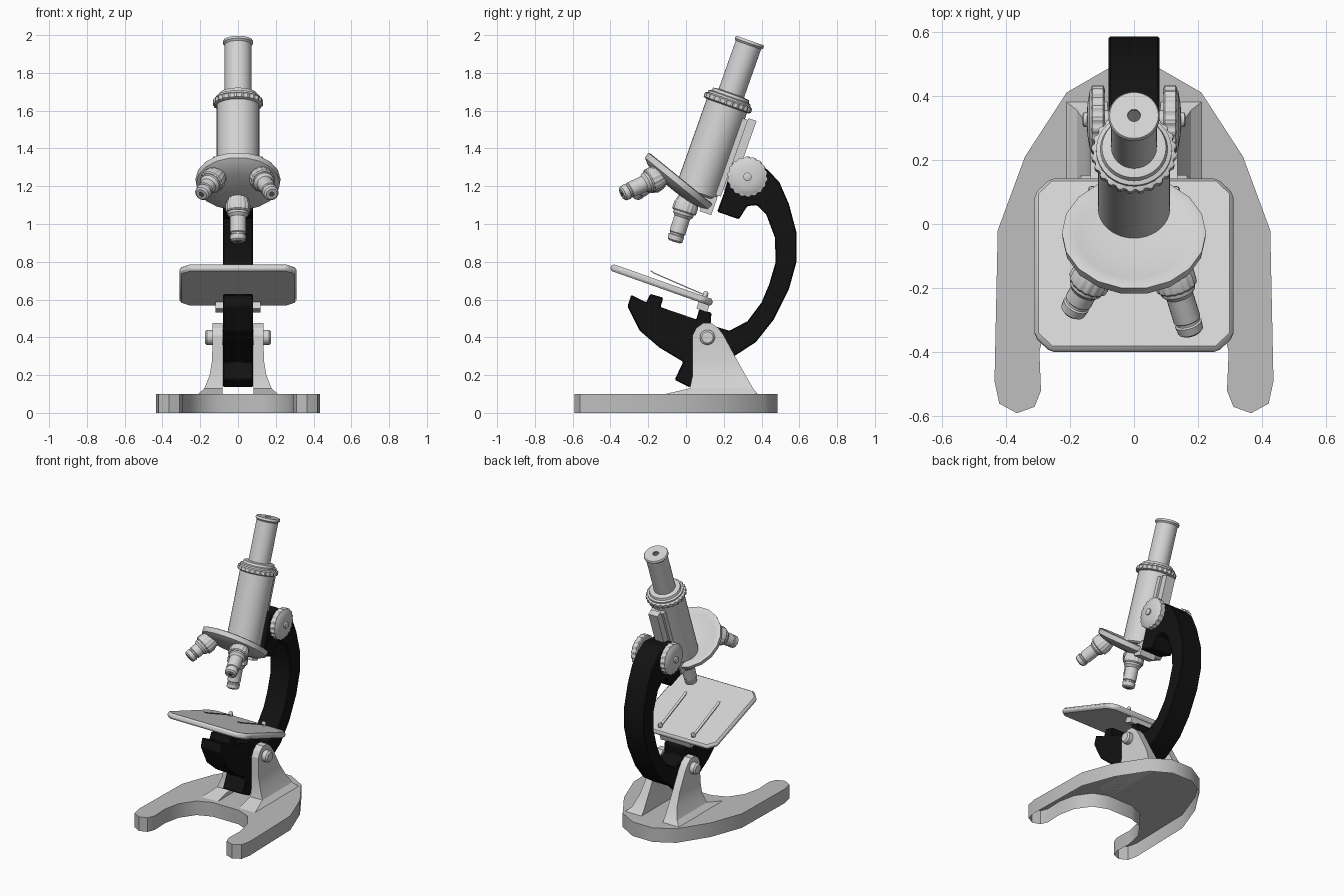
import bpy, bmesh, math
from mathutils import Matrix, Vector

cube = bpy.data.objects.get("Cube")
if cube:
    bpy.data.objects.remove(cube, do_unlink=True)


def material(name, v):
    m = bpy.data.materials.new(name)
    m.use_nodes = True
    m.diffuse_color = (v, v, v, 1)
    node = next(n for n in m.node_tree.nodes if n.type == 'BSDF_PRINCIPLED')
    node.inputs["Base Color"].default_value = (v, v, v, 1)
    return m


METAL = material("light grey metal", 0.66)
BASE = material("base grey", 0.52)
BLACK = material("black enamel", 0.006)
LENS = material("dark lens", 0.1)

# Frames: side profiles (y, z) swept along x, and the leaning frames
LEAN = Matrix.Rotation(math.radians(-19.5), 4, 'X')
SIDE = Matrix(((0, 0, 1, 0), (1, 0, 0, 0), (0, 1, 0, 0), (0, 0, 0, 1)))
TUBE = Matrix.Translation((0, 0.055, 1.17)) @ LEAN
STAGE = Matrix.Translation((0, -0.1225, 0.695)) @ LEAN


def finish(name, bm, mat, bevel=0, angle=35):
    bmesh.ops.recalc_face_normals(bm, faces=bm.faces)
    for f in bm.faces:
        f.smooth = True
    for e in bm.edges:
        e.smooth = len(e.link_faces) == 2 and e.calc_face_angle() < math.radians(angle)
    me = bpy.data.meshes.new(name)
    bm.to_mesh(me)
    bm.free()
    me.materials.append(mat)
    ob = bpy.data.objects.new(name, me)
    bpy.context.collection.objects.link(ob)
    if bevel:
        mod = ob.modifiers.new("Bevel", 'BEVEL')
        mod.width, mod.segments = bevel, 1
        mod.limit_method = 'ANGLE'
    return ob


def loft(bm, rings, cap_first=True, cap_last=True):
    loops = [[bm.verts.new(p) for p in ring] for ring in rings]
    n = len(loops[0])
    for a, b in zip(loops, loops[1:]):
        for i in range(n):
            j = (i + 1) % n
            bm.faces.new((a[i], a[j], b[j], b[i]))
    if cap_first:
        bm.faces.new(loops[0][::-1])
    if cap_last:
        bm.faces.new(loops[-1])


def prism(name, pts, lo, hi, mat, frame=SIDE, bevel=0, floor=True, angle=35):
    bm = bmesh.new()
    loft(bm, [[frame @ Vector((a, b, c)) for a, b in pts] for c in (lo, hi)], floor)
    return finish(name, bm, mat, bevel, angle)


def box(name, x, y, z, mat, frame, bevel=0):
    pts = [(x[0], y[0]), (x[1], y[0]), (x[1], y[1]), (x[0], y[1])]
    return prism(name, pts, z[0], z[1], mat, frame, bevel)


def lathe(name, profile, frame, mat, segs=32, teeth=False):
    """Revolve (radius, height) pairs; teeth alternates the radius for knurling."""
    bm = bmesh.new()
    rings = []
    for r, h in profile:
        ring = []
        for i in range(segs):
            a = 2 * math.pi * i / segs
            k = r * (0.95 if teeth and i % 4 < 2 else 1)
            ring.append(frame @ Vector((k * math.cos(a), k * math.sin(a), h)))
        rings.append(ring)
    loft(bm, rings)
    return finish(name, bm, mat)


def aim(origin, direction):
    q = Vector(direction).to_track_quat('Z', 'Y')
    return Matrix.Translation(origin) @ q.to_matrix().to_4x4()


# Horseshoe foot, open underneath
half = [(0.08, 0.485), (0.21, 0.41), (0.34, 0.21), (0.425, -0.02), (0.435, -0.49),
        (0.42, -0.56), (0.365, -0.59), (0.31, -0.57), (0.29, -0.52), (0.295, -0.4),
        (0.27, -0.28), (0.2, -0.18), (0.1, -0.14)]
outline = half + [(-x, y) for x, y in reversed(half)]
prism("horseshoe_base", outline[::-1], 0, 0.1, BASE, Matrix.Identity(4), floor=False)

# Flared pillar lugs: height, front y, rear y, outer x
lug = [(0.1, -0.11, 0.38, 0.21), (0.13, 0.02, 0.355, 0.178), (0.2, 0.035, 0.315, 0.15),
       (0.28, 0.035, 0.27, 0.137), (0.41, 0.035, 0.2, 0.135), (0.45, 0.055, 0.17, 0.135),
       (0.475, 0.09, 0.135, 0.135)]
for side, s in (("left", 1), ("right", -1)):
    bm = bmesh.new()
    loft(bm, [[(s * 0.083, a, z), (s * x, a, z), (s * x, b, z), (s * 0.083, b, z)]
              for z, a, b, x in lug])
    finish(side + "_pillar_lug", bm, METAL, angle=25)

# Tilting hinge pin
lathe("hinge_pin", [(0.03, -0.175), (0.04, -0.165), (0.04, 0.165), (0.03, 0.175)],
      Matrix.Translation((0, 0.113, 0.4)) @ SIDE, METAL, 20)

# Curved limb with lower body and tail
arm = [(0.25, 1.33), (0.36, 1.335), (0.435, 1.285), (0.495, 1.22), (0.545, 1.105),
       (0.585, 0.955), (0.585, 0.8), (0.545, 0.655), (0.465, 0.495), (0.37, 0.375),
       (0.255, 0.3), (0.12, 0.24), (0.02, 0.135), (-0.06, 0.175), (-0.015, 0.27),
       (-0.14, 0.345), (-0.245, 0.435), (-0.31, 0.565), (-0.29, 0.625), (-0.21, 0.585),
       (-0.19, 0.63), (-0.12, 0.61), (-0.135, 0.56), (0.055, 0.495), (0.07, 0.55),
       (0.135, 0.53), (0.13, 0.465), (0.23, 0.435), (0.325, 0.485), (0.4, 0.585),
       (0.44, 0.68), (0.475, 0.8), (0.47, 0.93), (0.425, 1.05), (0.375, 1.1),
       (0.325, 1.095), (0.28, 1.025), (0.165, 1.065), (0.2, 1.16)]
prism("curved_arm", arm, -0.08, 0.08, BLACK, bevel=0.006, angle=20)

# Stage plate with clipped corners, and its mounting block
w, d, c = 0.31, 0.285, 0.05
plate = [(w, d - c), (w - c, d), (c - w, d), (-w, d - c),
         (-w, c - d), (c - w, -d), (w - c, -d), (w, c - d)]
prism("stage_plate", plate, -0.038, 0, METAL, STAGE, bevel=0.012)
box("stage_mount", (-0.12, 0.12), (0.215, 0.275), (-0.075, -0.03), METAL, STAGE)

# Stage clips
strip = [(0.25, 0.003), (0.25, 0.009), (0.2, 0.012), (-0.06, 0.03), (-0.08, 0.036),
         (-0.08, 0.03), (-0.06, 0.024), (0.2, 0.006)]
for side, s in (("left", 1), ("right", -1)):
    x = s * 0.13
    prism(side + "_stage_clip", strip, x - 0.009, x + 0.009, METAL, STAGE @ SIDE)
    lathe(side + "_clip_screw", [(0.014, 0), (0.014, 0.02), (0.009, 0.028)],
          STAGE @ Matrix.Translation((x, 0.235, 0)), METAL, 12)

# Body tube, knurled collar and eyepiece
lathe("body_tube", [(0.1, -0.01), (0.113, 0), (0.113, 0.487)], TUBE, METAL)
lathe("tube_collar", [(0.12, 0.483), (0.133, 0.49), (0.133, 0.512), (0.12, 0.52)],
      TUBE, METAL, 96, True)
lathe("collar_step", [(0.118, 0.515), (0.118, 0.53), (0.105, 0.535), (0.1, 0.55), (0.07, 0.555)],
      TUBE, METAL)
lathe("eyepiece", [(0.071, 0.54), (0.071, 0.825), (0.08, 0.835), (0.08, 0.844),
                   (0.076, 0.85), (0.02, 0.85), (0.02, 0.838)], TUBE, METAL)
lathe("eyepiece_lens", [(0.02, 0.838), (0.02, 0.843)], TUBE, LENS, 20)

# Focusing rail behind the tube
box("focus_rail", (-0.05, 0.05), (0.09, 0.13), (0.02, 0.45), METAL, TUBE)
box("focus_rack", (-0.035, 0.035), (0.13, 0.175), (0.06, 0.46), METAL, TUBE)

# Focus knobs, knurled rims and domed faces
for side, s in (("left", 1), ("right", -1)):
    knob = aim((0, 0.325, 1.25), (s, 0, 0))
    lathe(side + "_focus_knob", [(0.03, 0.06), (0.03, 0.09), (0.095, 0.09), (0.1, 0.095),
                                 (0.1, 0.13), (0.09, 0.138), (0.05, 0.145), (0.022, 0.147),
                                 (0.022, 0.157), (0.016, 0.16)], knob, METAL)
    lathe(side + "_knob_rim", [(0.1, 0.092), (0.107, 0.096), (0.107, 0.13), (0.1, 0.134)],
          knob, METAL, 72, True)

# Revolving nosepiece and its mount
NOSE = aim((0, -0.04, 1.222), (0, 0.63, 0.777))
lathe("nosepiece_disc", [(0.02, -0.052), (0.12, -0.046), (0.19, -0.03), (0.222, -0.012),
                         (0.225, 0.02), (0.212, 0.024), (0.18, 0.014), (0.1, 0.004), (0.02, 0.002)],
      NOSE, METAL, 18)
box("nosepiece_mount", (-0.06, 0.06), (0.05, 0.115), (-0.09, 0.01), METAL, TUBE)

# Objectives: start, direction, length
objectives = (("centre", (0, 0.01, 1.13), (0, -0.3, -0.95), 0.235),
              ("left", (0.115, -0.135, 1.255), (0.27, -0.87, -0.41), 0.235),
              ("right", (-0.115, -0.135, 1.255), (-0.4, -0.72, -0.5), 0.19))
for side, start, way, n in objectives:
    frame = aim(start, way)
    lathe(side + "_objective_ring", [(0.05, -0.02), (0.062, 0.02), (0.066, 0.03), (0.066, 0.065),
                                     (0.06, 0.072)], frame, METAL, 64, True)
    lathe(side + "_objective", [(0.055, 0.06), (0.055, 0.085), (0.043, 0.1), (0.043, n - 0.05),
                                (0.038, n - 0.046), (0.038, n - 0.038), (0.043, n - 0.034),
                                (0.04, n - 0.008), (0.03, n)], frame, METAL, 24)
    lathe(side + "_objective_lens", [(0.015, n - 0.004), (0.015, n + 0.001)], frame, LENS, 16)
